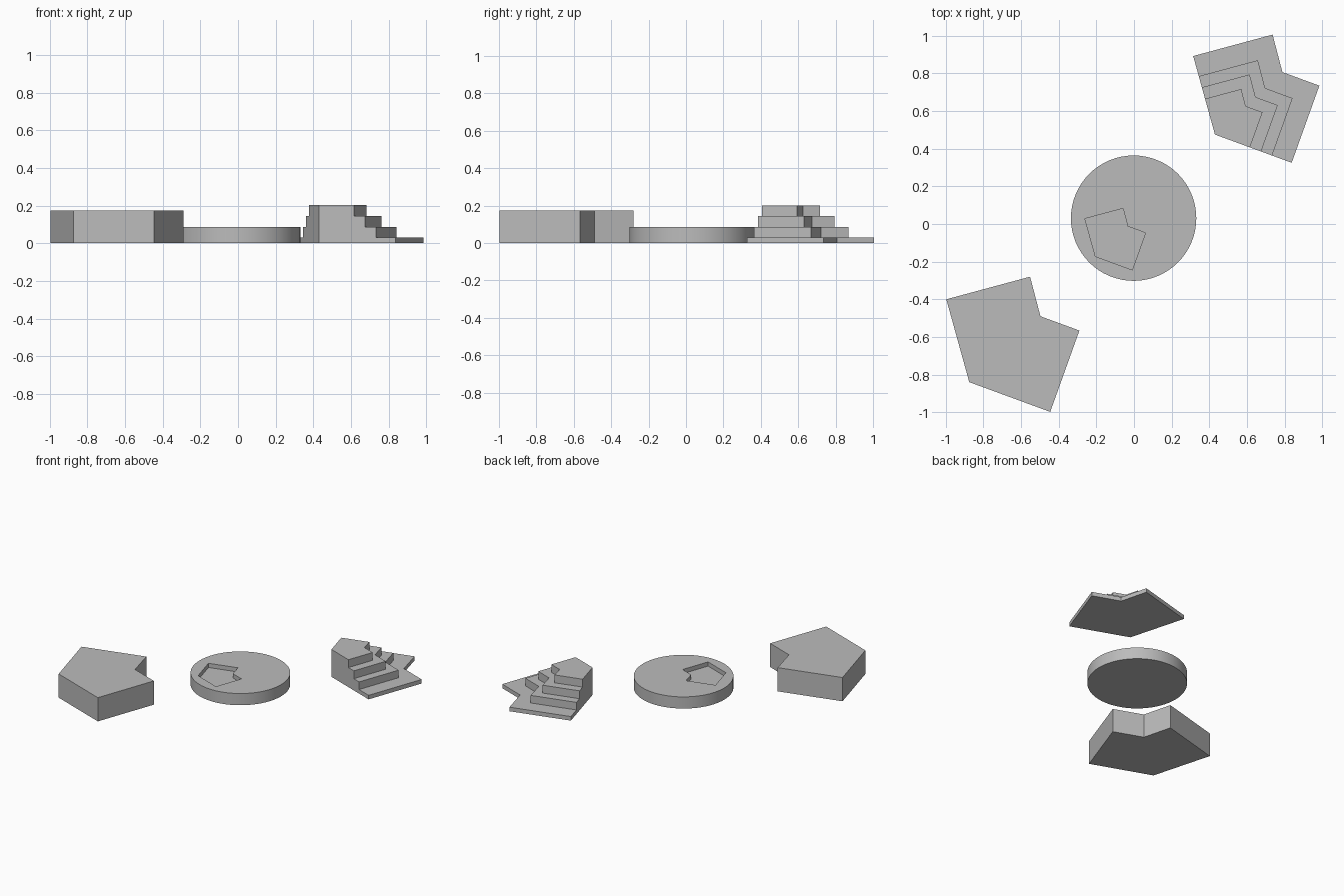
import bpy
import bmesh
from mathutils import Vector

default = bpy.data.objects.get("Cube")
if default:
    bpy.data.objects.remove(default, do_unlink=True)

# Single plain grey material
GREY = (0.5, 0.5, 0.5, 1.0)
grey = bpy.data.materials.new("plain_grey")
grey.use_nodes = True
grey.diffuse_color = GREY
grey.node_tree.nodes["Principled BSDF"].inputs["Base Color"].default_value = GREY

# Notched pentagon, clockwise from its pivot corner at the origin
NOTCHED = [(0, 0), (-0.122, 0.44), (0.323, 0.56), (0.378, 0.35), (0.585, 0.274), (0.43, -0.158)]


def outline(pivot, scale, z):
    return [Vector((pivot[0] + x * scale, pivot[1] + y * scale, z)) for x, y in NOTCHED]


def finish(name, bm):
    bmesh.ops.remove_doubles(bm, verts=bm.verts, dist=0.0001)
    bmesh.ops.recalc_face_normals(bm, faces=bm.faces)
    mesh = bpy.data.meshes.new(name)
    bm.to_mesh(mesh)
    bm.free()
    mesh.materials.append(grey)
    obj = bpy.data.objects.new(name, mesh)
    bpy.context.collection.objects.link(obj)
    return obj


def add_face(bm, points):
    bm.faces.new([bm.verts.new(p) for p in points])


def prism(name, pivot, scale, z0, z1):
    bm = bmesh.new()
    low, high = outline(pivot, scale, z0), outline(pivot, scale, z1)
    add_face(bm, low)
    add_face(bm, high)
    for i in range(len(low)):
        add_face(bm, [low[i - 1], low[i], high[i], high[i - 1]])
    return finish(name, bm)


def stairs(name, pivot, scales, heights):
    bm = bmesh.new()
    floors = [0] + heights[:-1]
    add_face(bm, outline(pivot, scales[0], 0))
    left_side, right_side = [], []
    for k, scale in enumerate(scales):
        low = outline(pivot, scale, floors[k])
        high = outline(pivot, scale, heights[k])
        # Risers
        for i in range(2, len(low)):
            add_face(bm, [low[i - 1], low[i], high[i], high[i - 1]])
        # Tread, or the top landing
        if k + 1 < len(scales):
            inner = outline(pivot, scales[k + 1], heights[k])
            add_face(bm, high[1:] + inner[:0:-1])
        else:
            add_face(bm, high)
        left_side += [low[1], high[1]]
        right_side += [low[-1], high[-1]]
    # Two flat stepped side walls meeting at the pivot corner
    corner = [Vector((*pivot, heights[-1])), Vector((*pivot, 0))]
    add_face(bm, left_side + corner)
    add_face(bm, right_side + corner)
    return finish(name, bm)


# Solid block and stepped block
prism("solid_block", (-0.875, -0.84), 1.0, 0, 0.175)
stairs("stepped_block", (0.43, 0.475), [0.948, 0.705, 0.57, 0.432], [0.03, 0.086, 0.144, 0.202])

# Round disc with a shallow notched recess
bpy.ops.mesh.primitive_cylinder_add(vertices=64, radius=0.333, depth=0.086,
                                    location=(-0.002, 0.031, 0.043))
disc = bpy.context.object
disc.name = "recessed_disc"
disc.data.materials.append(grey)

cutter = prism("recess_cutter", (-0.205, -0.172), 0.455, 0.055, 0.2)
cut = disc.modifiers.new("recess", "BOOLEAN")
cut.operation = "DIFFERENCE"
cut.solver = "EXACT"
cut.object = cutter
bpy.ops.object.modifier_apply(modifier=cut.name)
bpy.data.objects.remove(cutter, do_unlink=True)
bpy.ops.object.shade_smooth_by_angle()
